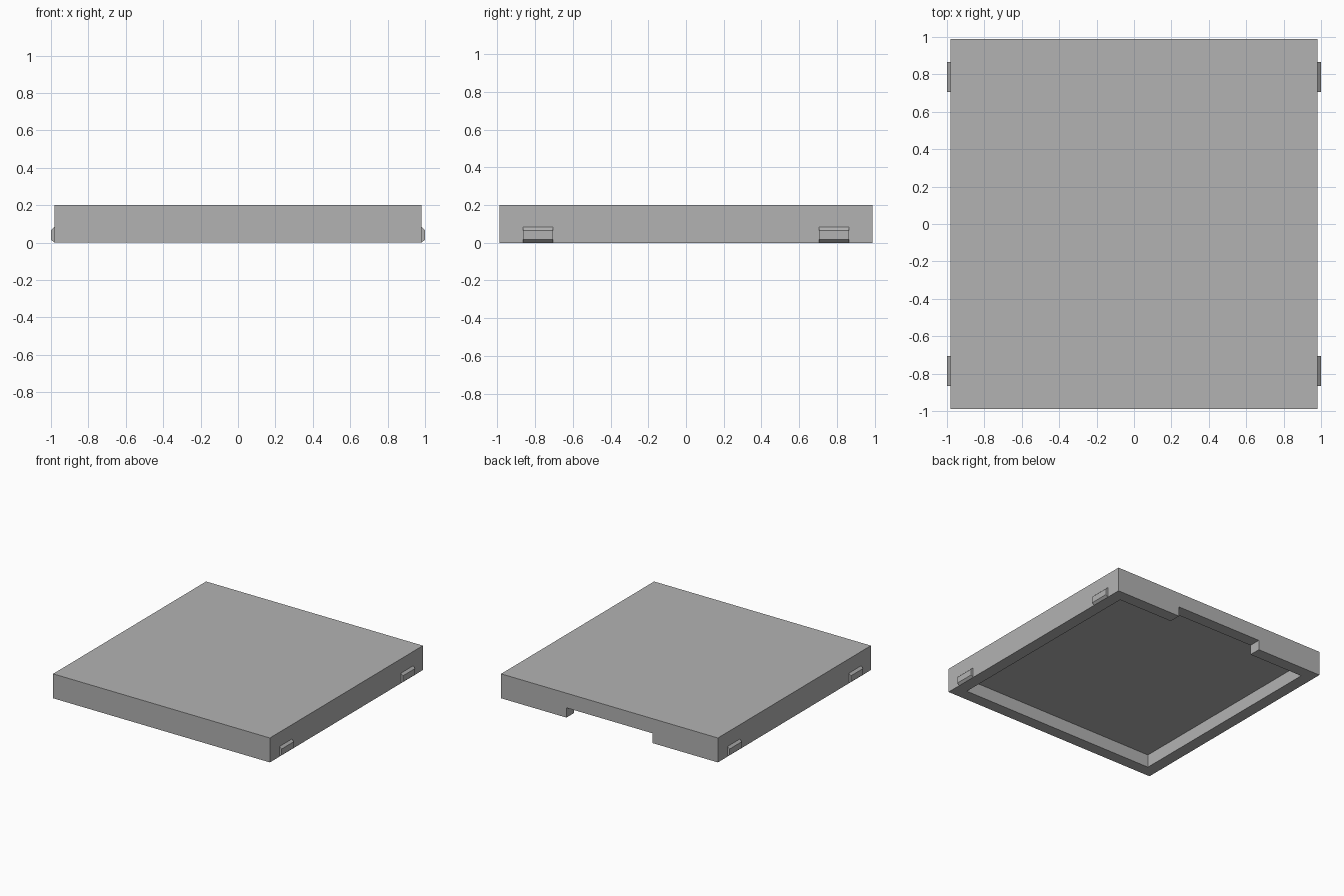
import bpy, bmesh

default = bpy.data.objects.get("Cube")
if default:
    bpy.data.objects.remove(default, do_unlink=True)

HALF_X, HALF_Y, HEIGHT = 0.982, 0.99, 0.2
WALL, CAVITY = 0.097, 0.105

grey = bpy.data.materials.new("plain grey")
grey.use_nodes = True
grey.diffuse_color = (0.448, 0.448, 0.448, 1)
grey.node_tree.nodes["Principled BSDF"].inputs["Base Color"].default_value = grey.diffuse_color


def finish(name, bm):
    """Turn a bmesh into a named grey object."""
    bmesh.ops.recalc_face_normals(bm, faces=bm.faces)
    mesh = bpy.data.meshes.new(name)
    bm.to_mesh(mesh)
    bm.free()
    mesh.materials.append(grey)
    obj = bpy.data.objects.new(name, mesh)
    bpy.context.collection.objects.link(obj)
    return obj


def box(name, low, high):
    bm = bmesh.new()
    bmesh.ops.create_cube(bm, size=1)
    for v in bm.verts:
        v.co = [h if c > 0 else l for c, l, h in zip(v.co, low, high)]
    return finish(name, bm)


def cut(target, cutter):
    """Subtract the cutter from the target, then discard it."""
    mod = target.modifiers.new("cut", "BOOLEAN")
    mod.operation = "DIFFERENCE"
    mod.solver = "EXACT"
    mod.object = cutter
    bpy.context.view_layer.objects.active = target
    bpy.ops.object.modifier_apply(modifier=mod.name)
    bpy.data.objects.remove(cutter, do_unlink=True)


def clip(name, side, y_side):
    """Small snap rib with sloped top and bottom edges."""
    inner, outer = HALF_X - 0.005, 1.0
    profile = [(inner, 0), (HALF_X, 0), (outer, 0.016), (outer, 0.066),
               (HALF_X, 0.083), (inner, 0.083)]
    bm = bmesh.new()
    face = bm.faces.new([bm.verts.new((side * x, y_side * 0.785 - 0.08, z))
                         for x, z in profile])
    extruded = bmesh.ops.extrude_face_region(bm, geom=[face])["geom"]
    bmesh.ops.translate(bm, vec=(0, 0.16, 0),
                        verts=[g for g in extruded if isinstance(g, bmesh.types.BMVert)])
    finish(name, bm)


# Lid: shallow tray open underneath, with a notch through the back wall
lid = box("lid", (-HALF_X, -HALF_Y, 0), (HALF_X, HALF_Y, HEIGHT))
cut(lid, box("cavity_cutter", (WALL - HALF_X, WALL - HALF_Y, -0.1),
             (HALF_X - WALL, HALF_Y - WALL, CAVITY)))
cut(lid, box("notch_cutter", (-0.39, HALF_Y - WALL - 0.05, -0.1),
             (0.39, HALF_Y + 0.1, 0.08)))

# Four snap clips on the side walls
for side, side_name in ((1, "left"), (-1, "right")):
    for y_side, end_name in ((-1, "front"), (1, "back")):
        clip(f"{end_name}_{side_name}_clip", side, y_side)
